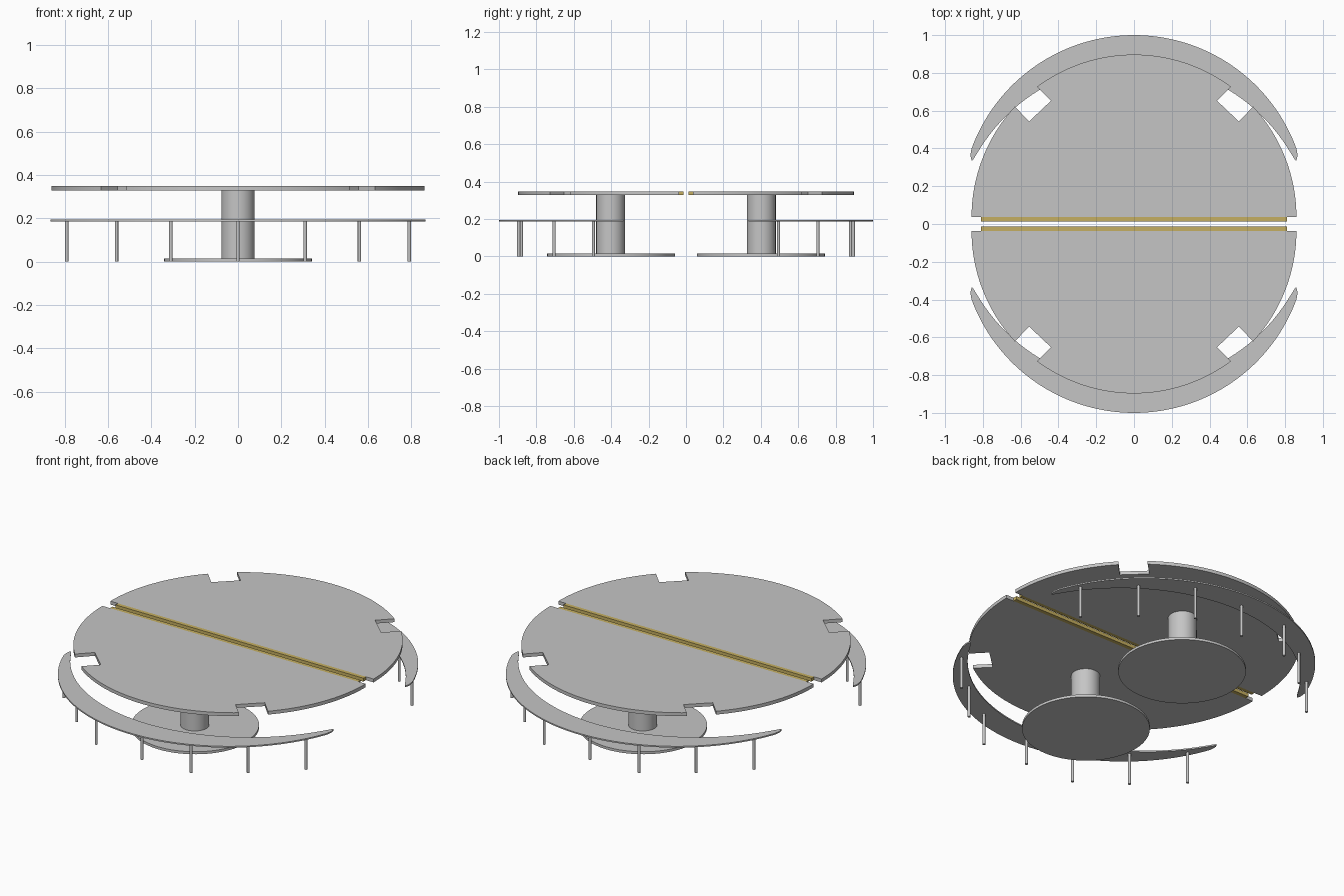
import bpy
import bmesh
from math import sin, cos, radians, sqrt

if "Cube" in bpy.data.objects:
    bpy.data.objects.remove(bpy.data.objects["Cube"], do_unlink=True)


def make_material(name, rgb):
    mat = bpy.data.materials.new(name)
    mat.use_nodes = True
    mat.diffuse_color = (*rgb, 1)
    mat.node_tree.nodes["Principled BSDF"].inputs["Base Color"].default_value = (*rgb, 1)
    return mat


GREY = make_material("light grey", (0.56, 0.56, 0.56))
GOLD = make_material("brass gold", (0.56, 0.43, 0.12))


def prism(name, outline, z0, z1, mat):
    """Extrude a flat outline from z0 up to z1."""
    bm = bmesh.new()
    face = bm.faces.new([bm.verts.new((x, y, z0)) for x, y in outline])
    top = bmesh.ops.extrude_face_region(bm, geom=[face])["geom"]
    bmesh.ops.translate(bm, vec=(0, 0, z1 - z0),
                        verts=[v for v in top if isinstance(v, bmesh.types.BMVert)])
    bmesh.ops.recalc_face_normals(bm, faces=bm.faces)
    mesh = bpy.data.meshes.new(name)
    bm.to_mesh(mesh)
    bm.free()
    mesh.materials.append(mat)
    mesh.shade_smooth()
    mesh.set_sharp_from_angle(angle=radians(30))
    obj = bpy.data.objects.new(name, mesh)
    bpy.context.collection.objects.link(obj)
    return obj


def arc(cy, r, a0, a1, steps):
    """Points on a circle centred at (0, cy), angles in degrees."""
    angles = [radians(a0 + (a1 - a0) * i / steps) for i in range(steps + 1)]
    return [(r * cos(a), cy + r * sin(a)) for a in angles]


def disc(name, x, y, r, z0, z1, steps):
    ring = arc(0, r, 0, 360, steps)[:-1]
    return prism(name, [(x + px, y + py) for px, py in ring], z0, z1, GREY)


def symmetric(half):
    """Complete an outline running from the +x side to x = 0."""
    return half + [(-x, y) for x, y in reversed(half) if x > 1e-5]


# Half-round top with two rectangular notches
EDGE = 0.037
top_half = (arc(EDGE, 0.86, 0, 42.8, 24) + [(0.555, 0.543), (0.44, 0.652)]
            + arc(EDGE, 0.86, 53.3, 90, 20))

# Crescent seat: outer arc, rounded tip, flatter inner arc
outer_half = [(0.852, 0.34), (0.859, 0.335), (0.864, 0.35), (0.865, 0.37)] + arc(0.084, 0.916, 20, 90, 40)
inner_c, inner_r = -0.113, 0.963
inner_x = [0.85 * (1 - 2 * i / 60) for i in range(1, 60)]
inner = [(-x, inner_c + sqrt(inner_r ** 2 - x * x)) for x in inner_x]
crescent = symmetric(outer_half) + inner

LEGS = [(0, 0.895), (0.31, 0.88), (0.56, 0.705), (0.79, 0.495)]

for side, s in (("front", -1), ("back", 1)):
    def flip(points):
        return [(x, s * y) for x, y in points]

    prism(side + "_table_top", flip(symmetric(top_half)), 0.328, 0.348, GREY)
    prism(side + "_edge_strip",
          flip([(-0.81, 0.014), (0.81, 0.014), (0.81, EDGE), (-0.81, EDGE)]),
          0.328, 0.348, GOLD)

    # Pedestal and its base plate
    disc(side + "_pedestal", 0, s * 0.403, 0.077, 0.015, 0.328, 48)
    disc(side + "_base_plate", 0, s * 0.4, 0.342, 0.0, 0.015, 80)

    # Crescent on thin legs
    prism(side + "_crescent", flip(crescent), 0.186, 0.194, GREY)
    for x, y in LEGS:
        for m in ((1, -1) if x else (1,)):
            disc(side + "_crescent_leg", m * x, s * y, 0.008, 0.0, 0.186, 16)
